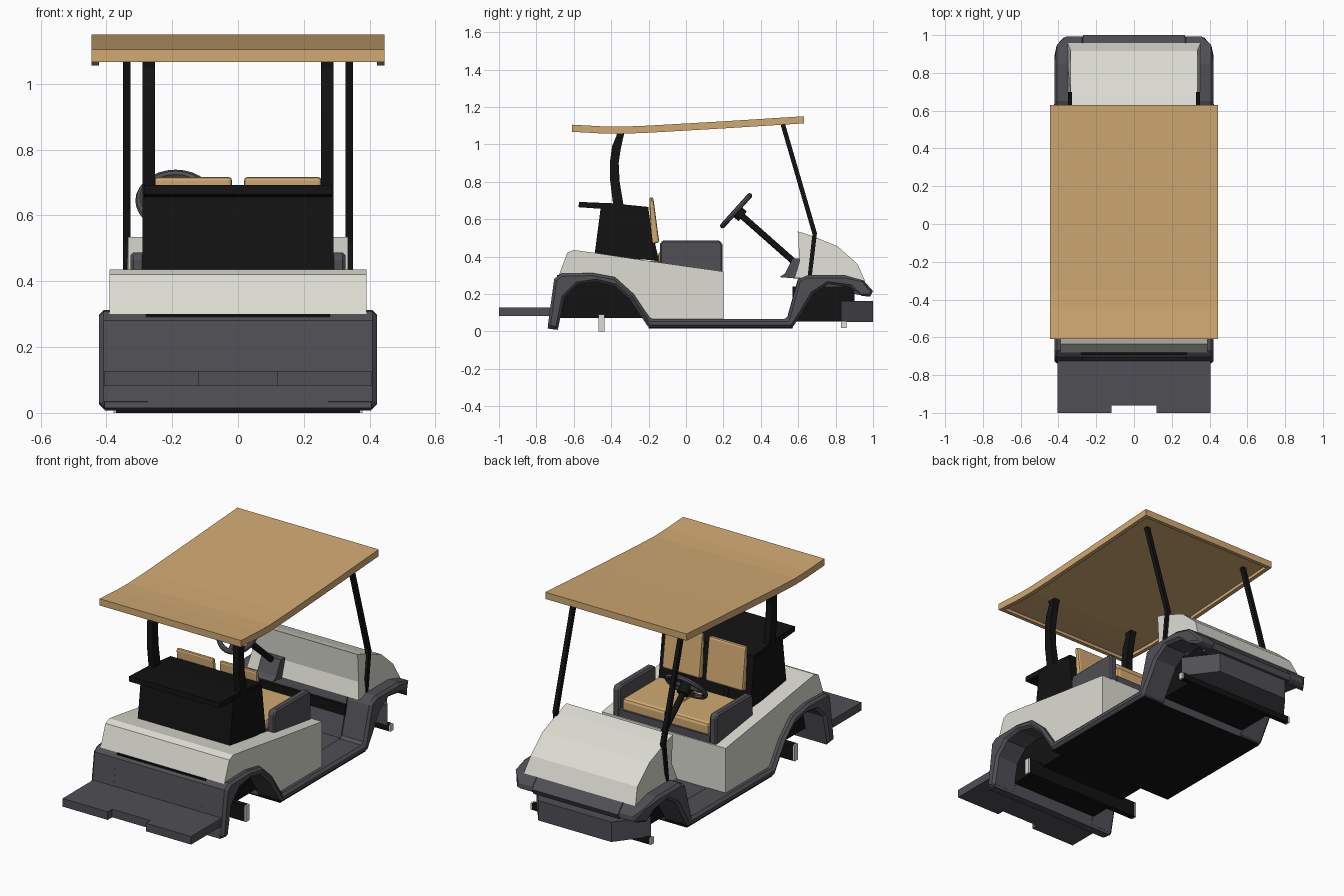
import bpy, bmesh, math
from mathutils import Vector


def material(name, r, g, b):
    m = bpy.data.materials.new(name)
    m.diffuse_color = (r, g, b, 1)
    return m


TAN = material("tan", 0.64, 0.40, 0.17)
WHITE = material("off white", 0.72, 0.72, 0.65)
GREY = material("dark grey", 0.08, 0.078, 0.09)
BLACK = material("black", 0.006, 0.006, 0.006)


def finish(name, bm, mat, bevel=0, segments=1):
    bmesh.ops.recalc_face_normals(bm, faces=bm.faces)
    me = bpy.data.meshes.new(name)
    bm.to_mesh(me)
    bm.free()
    ob = bpy.data.objects.new(name, me)
    bpy.context.collection.objects.link(ob)
    me.materials.append(mat)
    if bevel:
        mod = ob.modifiers.new("bevel", "BEVEL")
        mod.width, mod.segments = bevel, segments
        mod.limit_method, mod.angle_limit = "ANGLE", math.radians(50)
    return ob


def extrude(name, pts, lo, hi, mat, axis="x", bevel=0, segments=1, shape=None):
    """Extrude a (y, z) outline along x, or an (x, y) outline along z."""
    bm = bmesh.new()
    place = (lambda p, h: (h, *p)) if axis == "x" else (lambda p, h: (*p, h))
    a = [bm.verts.new(place(p, lo)) for p in pts]
    b = [bm.verts.new(place(p, hi)) for p in pts]
    bm.faces.new(a)
    bm.faces.new(b)
    for i in range(len(pts)):
        j = (i + 1) % len(pts)
        bm.faces.new((a[i], a[j], b[j], b[i]))
    if shape:
        for v in bm.verts:
            shape(v.co)
    return finish(name, bm, mat, bevel, segments)


def both(name, pts, lo, hi, mat, **kw):
    """The same extrusion on the right and left sides."""
    extrude(name + "_right", pts, lo, hi, mat, **kw)
    extrude(name + "_left", pts, -hi, -lo, mat, **kw)


def box(name, x, y, z, mat, **kw):
    return extrude(name, [(y[0], z[0]), (y[1], z[0]), (y[1], z[1]), (y[0], z[1])],
                   x[0], x[1], mat, **kw)


def rod(name, p, q, r, mat, sides=12):
    p, q = Vector(p), Vector(q)
    bm = bmesh.new()
    bmesh.ops.create_cone(bm, cap_ends=True, segments=sides, radius1=r, radius2=r,
                          depth=(q - p).length)
    ob = finish(name, bm, mat)
    ob.location = (p + q) / 2
    ob.rotation_euler = (q - p).to_track_quat("Z", "Y").to_euler()
    return ob


def nose_taper(co):
    # narrow the front corners of the bodywork
    if co.y > 0.96:
        co.x = max(-0.365, min(0.365, co.x))


# roof: thin sheet with a rim hanging below its edges
top = [(-0.61, 1.105), (-0.45, 1.096), (-0.35, 1.094), (-0.2, 1.1), (0.2, 1.123), (0.63, 1.15)]


def under(d):
    return top + [(y, z - d) for y, z in reversed(top)]


extrude("roof_sheet", under(0.02), -0.445, 0.445, TAN)
both("roof_side_rim", under(0.038), 0.422, 0.445, TAN)
box("roof_rear_rim", (-0.445, 0.445), (-0.61, -0.588), (1.067, 1.1), TAN)
box("roof_front_rim", (-0.445, 0.445), (0.608, 0.63), (1.112, 1.145), TAN)

# roof posts
both("rear_post", [(-0.40, 0.45), (-0.39, 0.68), (-0.405, 0.80), (-0.405, 0.92), (-0.395, 0.99),
                   (-0.37, 1.05), (-0.375, 1.078), (-0.325, 1.078), (-0.335, 1.04), (-0.35, 0.97),
                   (-0.36, 0.90), (-0.355, 0.80), (-0.335, 0.68), (-0.335, 0.45)],
     0.252, 0.29, BLACK)
both("front_post", [(0.50, 1.125), (0.525, 1.125), (0.70, 0.525), (0.672, 0.29), (0.65, 0.29),
                    (0.676, 0.52)], 0.327, 0.35, BLACK)

# bag box and tray behind the seats
extrude("bag_box", [(-0.49, 0.40), (-0.455, 0.67), (-0.2, 0.65), (-0.165, 0.38)],
        -0.29, 0.29, BLACK)
extrude("bag_tray", [(-0.572, 0.692), (-0.575, 0.664), (-0.45, 0.655), (-0.2, 0.64),
                     (-0.2, 0.665), (-0.4, 0.685)], -0.285, 0.285, BLACK)

# seats
extrude("seat_base", [(-0.19, 0.34), (0.195, 0.30), (0.195, 0.36), (-0.19, 0.38)],
        -0.285, 0.285, GREY)
for side in (-1, 1):
    cx = 0.136 * side
    tag = "right" if side > 0 else "left"
    box("seat_cushion_" + tag, (cx - 0.136, cx + 0.136), (-0.15, 0.19), (0.35, 0.425), TAN,
        bevel=0.018, segments=2)
    extrude("seat_back_" + tag, [(-0.197, 0.717), (-0.175, 0.717), (-0.143, 0.475),
                                 (-0.185, 0.465)],
            cx - 0.118, cx + 0.118, TAN, bevel=0.014, segments=2)
    rod("seat_back_strut_" + tag, (cx, -0.185, 0.5), (cx, -0.155, 0.37), 0.012, BLACK)
both("seat_side", [(-0.14, 0.35), (0.195, 0.31), (0.195, 0.465), (0.18, 0.487), (-0.125, 0.487),
                   (-0.14, 0.465)], 0.283, 0.326, GREY, bevel=0.008)

# rear body
extrude("rear_body", [(-0.68, 0.30), (-0.635, 0.42), (-0.6, 0.435), (-0.49, 0.42), (-0.19, 0.375),
                      (0.2, 0.32), (0.2, 0.06), (-0.205, 0.06), (-0.29, 0.2), (-0.385, 0.275),
                      (-0.5, 0.295)], -0.39, 0.39, WHITE)

# wheel arches and sills
both("fender", [(-0.74, 0.02), (-0.705, 0.28), (-0.67, 0.308), (-0.5, 0.312), (-0.38, 0.29),
                (-0.28, 0.2), (-0.19, 0.066), (0.54, 0.066), (0.6, 0.28), (0.65, 0.3),
                (0.85, 0.3), (0.95, 0.272), (1.0, 0.215), (0.985, 0.185), (0.94, 0.19),
                (0.88, 0.235), (0.76, 0.252), (0.68, 0.2), (0.62, 0.1), (0.57, 0.02),
                (-0.2, 0.02), (-0.24, 0.08), (-0.3, 0.17), (-0.38, 0.24), (-0.48, 0.265),
                (-0.58, 0.25), (-0.65, 0.18), (-0.685, 0.01)],
     0.26, 0.422, GREY, bevel=0.014, shape=nose_taper)

# floor, toe board and nose between the fenders
extrude("floor_and_nose", [(-0.2, 0.02), (-0.2, 0.064), (0.538, 0.064), (0.598, 0.28),
                           (0.65, 0.299), (0.85, 0.299), (0.95, 0.272), (1.0, 0.215),
                           (0.985, 0.185), (0.9, 0.2), (0.64, 0.2), (0.57, 0.02)],
        -0.27, 0.27, GREY)
box("floor_underside", (-0.405, 0.405), (-0.2, 0.57), (0.014, 0.022), BLACK)

# rear apron and bag platform
extrude("rear_apron", [(-0.74, 0.015), (-0.705, 0.28), (-0.67, 0.308), (-0.64, 0.3),
                       (-0.685, 0.008)], -0.405, 0.405, GREY)
extrude("rear_platform", [(-0.405, -1.0), (-0.12, -1.0), (-0.12, -0.96), (0.12, -0.96),
                          (0.12, -1.0), (0.405, -1.0), (0.405, -0.69), (-0.405, -0.69)],
        0.082, 0.128, GREY, axis="z")

# dark chassis between the wheels
box("rear_chassis", (-0.28, 0.28), (-0.69, -0.2), (0.072, 0.30), BLACK)
box("front_chassis", (-0.275, 0.275), (0.57, 0.9), (0.053, 0.24), BLACK)
extrude("front_bumper", [(-0.36, 0.83), (0.36, 0.83), (0.23, 1.0), (-0.23, 1.0)],
        0.05, 0.163, GREY, axis="z")

# axles with pale ends
for tag, y, z in (("front", (0.83, 0.857), (0.018, 0.055)), ("rear", (-0.468, -0.436), (0, 0.09))):
    box(tag + "_axle", (-0.37, 0.37), y, z, BLACK)
    both(tag + "_axle_end", [(y[0], z[0]), (y[1], z[0]), (y[1], z[1]), (y[0], z[1])],
         0.37, 0.379, WHITE)


def cowl_taper(co):
    # widen the foot of the cowl slightly
    if co.z < 0.3:
        co.x *= 1.05


# front cowl
extrude("front_cowl", [(0.58, 0.285), (0.607, 0.375), (0.597, 0.535), (0.67, 0.512),
                       (0.81, 0.455), (0.917, 0.36), (0.957, 0.27), (0.85, 0.285)],
        -0.335, 0.335, WHITE, shape=cowl_taper)

# steering
extrude("steering_pedestal", [(0.5, 0.29), (0.53, 0.31), (0.57, 0.39), (0.61, 0.39), (0.62, 0.28)],
        -0.25, -0.13, GREY)
hub = Vector((-0.19, 0.268, 0.645))
rod("steering_column", hub, (-0.19, 0.585, 0.365), 0.017, BLACK)
rod("steering_hub", hub + Vector((0, -0.008, 0.007)), hub + Vector((0, 0.035, -0.03)), 0.034, BLACK)
tilt = math.radians(48)
bpy.ops.mesh.primitive_torus_add(major_radius=0.108, minor_radius=0.014, major_segments=28,
                                 minor_segments=8, location=hub, rotation=(tilt, 0, 0))
wheel = bpy.context.object
wheel.name = "steering_wheel"
wheel.data.materials.append(GREY)
bpy.ops.object.shade_smooth_by_angle()
for i, ang in enumerate((0, 180, 270)):
    a = math.radians(ang)
    tip = hub + 0.105 * Vector((math.cos(a), math.sin(a) * math.cos(tilt),
                                math.sin(a) * math.sin(tilt)))
    rod("steering_spoke_%d" % (i + 1), hub, tip, 0.012, GREY, 8)
